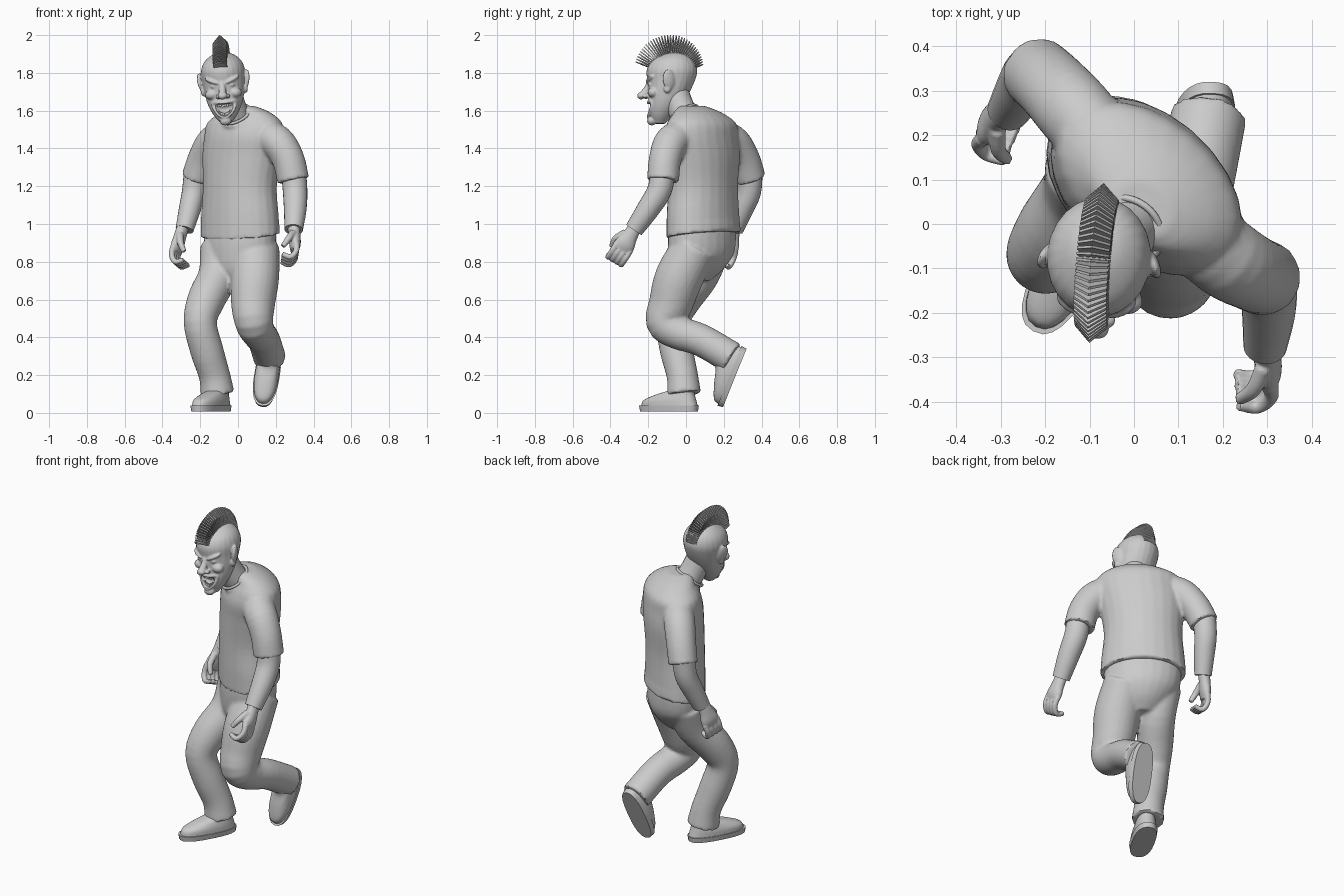
import bpy, bmesh, math
from mathutils import Vector, Matrix, Euler

if "Cube" in bpy.data.objects:
    bpy.data.objects.remove(bpy.data.objects["Cube"], do_unlink=True)

GREY = (.6, .6, .6, 1)
grey = bpy.data.materials.new("plain grey")
grey.use_nodes = True
grey.diffuse_color = GREY
grey.node_tree.nodes["Principled BSDF"].inputs["Base Color"].default_value = GREY


def spline(path, steps):
    """Smooth curve through rows of (x, y, z, half width, half depth)."""
    p = [Vector(r) for r in path]
    p = [2 * p[0] - p[1]] + p + [2 * p[-1] - p[-2]]
    out = []
    for a, b, c, d in zip(p, p[1:], p[2:], p[3:]):
        for k in range(steps):
            t = k / steps
            out.append((2 * b + (c - a) * t + (2 * a - 5 * b + 4 * c - d) * t * t
                        + (3 * b - a - 3 * c + d) * t ** 3) / 2)
    return out + [p[-2]]


def loft(bm, path, side=(1, 0, 0), flat=False, steps=4, n=24, power=1):
    """Closed skin over oval rings set along a path."""
    rows = spline(path, steps)
    mid = [Vector(r[:3]) for r in rows]
    rings = []
    for i, r in enumerate(rows):
        t = mid[min(i + 1, len(mid) - 1)] - mid[max(i - 1, 0)]
        t = Vector((0, 0, 1)) if flat else t.normalized()
        u = Vector(side)
        u = (u - t * u.dot(t)).normalized()
        v = t.cross(u)
        ring = []
        for k in range(n):
            c, s = math.cos(math.tau * k / n), math.sin(math.tau * k / n)
            c = math.copysign(abs(c) ** power, c)
            s = math.copysign(abs(s) ** power, s)
            ring.append(bm.verts.new(mid[i] + u * c * r[3] + v * s * r[4]))
        rings.append(ring)
    for a, b in zip(rings, rings[1:]):
        for k in range(n):
            j = (k + 1) % n
            bm.faces.new((a[k], a[j], b[j], b[k]))
    bm.faces.new(rings[0][::-1])
    bm.faces.new(rings[-1])


def tube(bm, path, **kw):
    """Round loft: rows of (x, y, z, radius)."""
    loft(bm, [(*r, r[3]) for r in path], **kw)


def ball(bm, loc, size, rot=(0, 0, 0)):
    m = Matrix.LocRotScale(Vector(loc), Euler(rot), Vector(size))
    bmesh.ops.create_uvsphere(bm, u_segments=16, v_segments=10, radius=1, matrix=m)


def finish(bm, name, matrix=None, voxel=0, relax=4, smooth=True, cutter=None):
    """Turn a bmesh into an object, fusing its pieces if a voxel size is given."""
    if matrix:
        bm.transform(matrix)
    bmesh.ops.recalc_face_normals(bm, faces=bm.faces)
    mesh = bpy.data.meshes.new(name)
    bm.to_mesh(mesh)
    bm.free()
    mesh.materials.append(grey)
    ob = bpy.data.objects.new(name, mesh)
    bpy.context.collection.objects.link(ob)
    bpy.ops.object.select_all(action='DESELECT')
    ob.select_set(True)
    bpy.context.view_layer.objects.active = ob
    if voxel:
        m = ob.modifiers.new("fuse", 'REMESH')
        m.mode, m.voxel_size, m.use_smooth_shade = 'VOXEL', voxel, True
        m = ob.modifiers.new("relax", 'SMOOTH')
        m.factor, m.iterations = .5, relax
    if cutter:
        m = ob.modifiers.new("cut", 'BOOLEAN')
        m.operation, m.object = 'DIFFERENCE', cutter
    for m in list(ob.modifiers):
        bpy.ops.object.modifier_apply(modifier=m.name)
    if smooth:
        bpy.ops.object.shade_smooth_by_angle(angle=math.radians(40))
    return ob


# Shirt: twisted torso with a hem that dips in front, neck base and two short sleeves
twist = (.77, -.64, 0)
bm = bmesh.new()
loft(bm, [(.012, .093, .94, .237, .165), (.01, .09, 1.05, .23, .162), (.01, .09, 1.2, .217, .16),
          (.02, .09, 1.36, .235, .163), (.032, .08, 1.46, .24, .16), (.035, .083, 1.53, .232, .145),
          (.038, .07, 1.575, .18, .115), (.03, .05, 1.605, .125, .09), (.02, .035, 1.625, .07, .06)],
     side=twist, flat=True)
for v in bm.verts:
    if v.co.z < 1:
        v.co.z += .14 * (.64 * v.co.x + .77 * v.co.y - .08)
tube(bm, [(.03, .05, 1.49, .11), (-.012, -.01, 1.575, .085)])
tube(bm, [(.12, 0, 1.47, .09), (.205, -.075, 1.435, .092), (.265, -.11, 1.345, .086), (.293, -.122, 1.23, .085)])
tube(bm, [(-.08, .19, 1.47, .085), (-.135, .255, 1.43, .087), (-.183, .308, 1.345, .083),
          (-.22, .342, 1.24, .081)])
finish(bm, "shirt", voxel=.01, relax=3)

# Collar and neck
lean = Vector((-.35, -.48, .8))
bpy.ops.mesh.primitive_torus_add(location=(-.015, -.013, 1.58), rotation=lean.to_track_quat('Z', 'Y').to_euler(),
                                 major_radius=.083, minor_radius=.008, major_segments=32, minor_segments=8)
collar = bpy.context.object
collar.name = "collar"
collar.data.materials.append(grey)
bpy.ops.object.shade_smooth()
bm = bmesh.new()
tube(bm, [(.0, .01, 1.54, .075), (-.03, -.03, 1.62, .073), (-.06, -.065, 1.71, .075)])
finish(bm, "neck")

# Trousers: hips, raised left leg and standing right leg
bm = bmesh.new()
loft(bm, [(.01, .09, 1.02, .205, .14), (.01, .085, .93, .215, .152), (.01, .08, .84, .2, .15),
          (0, .065, .76, .14, .125), (-.01, .05, .7, .08, .08)], side=twist, flat=True)
tube(bm, [(.1, .05, .88, .12), (.09, -.035, .72, .128), (.08, -.08, .58, .117), (.085, -.11, .48, .102),
          (.108, -.04, .425, .09), (.137, .08, .385, .086), (.168, .245, .29, .086)])
tube(bm, [(-.09, .13, .88, .11), (-.105, .07, .73, .105), (-.168, -.02, .6, .1), (-.2, -.07, .48, .088),
          (-.165, -.05, .33, .088), (-.125, -.02, .2, .083), (-.108, -.01, .1, .09)])
finish(bm, "trousers", voxel=.01, relax=4)

# Shoes: slab sole plus a sloped upper, toe towards local -y
def shoe(name, matrix):
    bm = bmesh.new()
    loft(bm, [(0, 0, 0, .063, .168), (0, 0, .03, .068, .173)], flat=True, power=.8)
    loft(bm, [(0, .003, .028, .064, .165), (0, .006, .06, .063, .152), (0, .04, .09, .055, .11),
              (0, .08, .115, .048, .068), (0, .085, .16, .045, .05)], flat=True, power=.85)
    finish(bm, name, matrix)


shoe("right_shoe", Matrix.Translation((-.143, -.09, .008)) @ Matrix.Rotation(math.radians(-29), 4, 'Z'))
toe = Vector((-.15, -.37, -.92)).normalized()
up = Vector((0, -.93, .37))
up = (up - toe * up.dot(toe)).normalized()
turn = Matrix((up.cross(toe), -toe, up)).transposed()
shoe("left_shoe", Matrix.Translation((.153, .258, .185)) @ turn.to_4x4())

# Bare forearms
bm = bmesh.new()
tube(bm, [(.293, -.122, 1.29, .066), (.302, -.14, 1.18, .065), (.303, -.2, 1.08, .06), (.295, -.275, .97, .049)])
finish(bm, "left_forearm")
bm = bmesh.new()
tube(bm, [(-.22, .34, 1.28, .066), (-.235, .335, 1.17, .062), (-.255, .3, 1.08, .058), (-.283, .255, .97, .048)])
finish(bm, "right_forearm")

# Hands: palm with four curled fingers and a thumb
def hand(name, wrist, down, palm):
    d = Vector(down).normalized()
    n = Vector(palm)
    n = (n - d * n.dot(d)).normalized()
    w = d.cross(n)
    w = -w if w.y > 0 else w
    o = Vector(wrist)
    at = lambda along, inward, across, r: (*(o + d * along + n * inward + w * across), r)
    bm = bmesh.new()
    loft(bm, [(*at(-.02, 0, 0, .032), .036), (*at(.035, 0, 0, .031), .042), (*at(.085, .002, 0, .03), .055),
              (*at(.125, .008, 0, .02), .05)], side=n)
    for i in range(4):
        x = (i - 1.5) * .027
        tube(bm, [at(.1, 0, x, .017), at(.15, .005, x, .016), at(.185, .038, x, .015),
                  at(.165, .08, x, .013)], side=w, n=10)
    tube(bm, [at(.03, .01, .03, .02), at(.08, .04, .055, .018), at(.125, .075, .05, .014)], side=n, n=10)
    finish(bm, name, voxel=.005, relax=2)


hand("left_hand", (.297, -.28, .965), (.08, -.5, -.85), (-1, -.1, 0))
hand("right_hand", (-.297, .25, .965), (-.28, -.22, -.9), (.95, -.4, 0))

# Head placement
head_at = (Matrix.Translation((-.075, -.08, 1.75)) @ Matrix.Rotation(math.radians(-5), 4, 'Z')
           @ Matrix.Rotation(math.radians(-5), 4, 'Y'))

# Mouth cutter, bent into a grin
bm = bmesh.new()
ball(bm, (0, -.13, -.147), (.056, .05, .034))
for v in bm.verts:
    v.co.z += 9 * v.co.x ** 2
mouth = finish(bm, "mouth_cutter", head_at)
mouth.hide_render = True

# Head: skull and jaw with sculpted features fused in
bm = bmesh.new()
loft(bm, [(0, -.06, -.22, .025, .03), (0, -.05, -.18, .058, .06), (0, -.033, -.13, .085, .085),
          (0, -.015, -.07, .103, .105), (0, 0, 0, .112, .124), (0, .005, .06, .117, .135),
          (0, .01, .11, .1, .115), (0, .02, .145, .06, .065), (0, .02, .16, .01, .01)], flat=True)
tube(bm, [(0, -.112, .005, .014), (0, -.126, -.035, .018), (0, -.15, -.068, .021)])
ball(bm, (0, -.158, -.072), (.026, .021, .019))
ball(bm, (0, -.1, -.205), (.032, .025, .024))
for s in (-1, 1):
    ball(bm, (s * .052, -.104, .01), (.046, .022, .012), (0, s * -.4, s * .42))
    ball(bm, (s * .045, -.103, -.018), (.02, .014, .012))
    ball(bm, (s * .062, -.088, -.06), (.036, .03, .027))
    ball(bm, (s * .024, -.134, -.075), (.015, .017, .012))
    ball(bm, (s * .118, 0, .005), (.015, .035, .055), (.15, s * .15, s * .45))
    ball(bm, (s * .112, -.01, -.042), (.013, .02, .024))
for k in range(36):
    a = math.tau * k / 36
    x = .06 * math.cos(a)
    ball(bm, (x, -.119 + 7 * x * x, -.147 + .038 * math.sin(a) + 9 * x * x), (.009, .009, .009))
finish(bm, "head", head_at, voxel=.005, relax=3, cutter=mouth)
bpy.data.objects.remove(mouth, do_unlink=True)

# Teeth in two curved rows
bm = bmesh.new()
for row in (-1, 1):
    for i in range(8):
        x = (i - 3.5) * .012
        z = -.147 + row * .025 * (1 - 150 * x * x) + 9 * x * x
        bmesh.ops.create_cube(bm, size=1, matrix=Matrix.LocRotScale(
            Vector((x, -.104 + 7 * x * x, z)), None, Vector((.0105, .008, .02))))
finish(bm, "teeth", head_at, smooth=False)

# Mohawk: a fan of thin plates with pointed tops
bm = bmesh.new()
FINS = 34
for i in range(FINS):
    f = i / (FINS - 1)
    a = math.radians(160 - 142 * f)
    out = Vector((0, math.cos(a), math.sin(a)))
    along = Vector((0, -out.z, out.y))
    base = Vector((0, 0, .04))
    tip = .2 - .02 * f + .022 * math.sin(math.pi * f)
    pts = [base + out * r + Vector((x, 0, 0)) + along * q
           for x, r in ((-.035, .09), (.035, .09), (-.037, tip - .038), (.037, tip - .038), (0, tip))
           for q in (-.003, .003)]
    bmesh.ops.convex_hull(bm, input=[bm.verts.new(p) for p in pts])
finish(bm, "mohawk", head_at, smooth=False)
